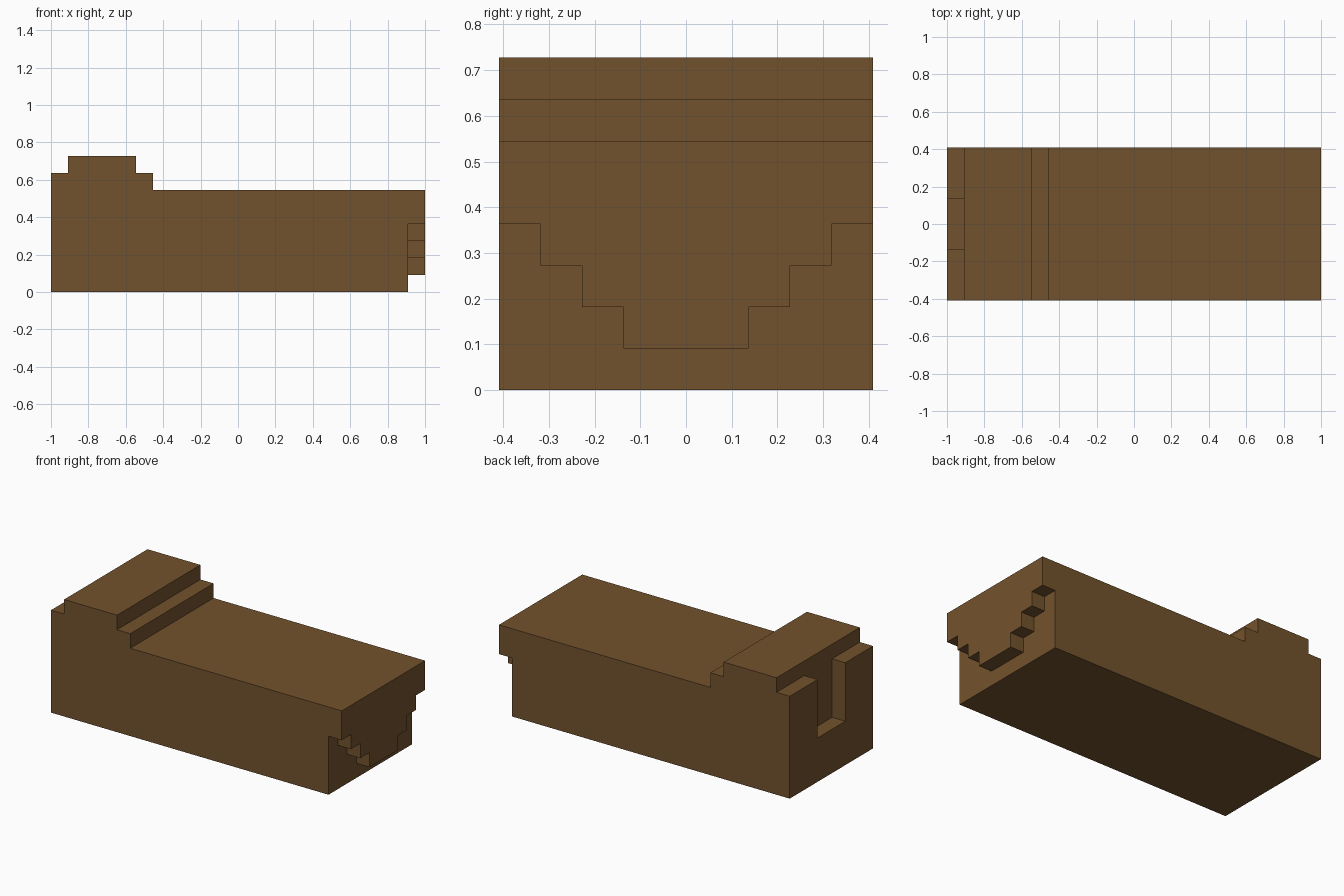
import bpy
import bmesh
from mathutils import Vector

cube = bpy.data.objects.get("Cube")
if cube:
    bpy.data.objects.remove(cube, do_unlink=True)

U = 1 / 11           # modelling unit: 22 long, 9 wide, 8 high
HALF_W = 4.5         # half width in units

brown = bpy.data.materials.new("brown")
brown.use_nodes = True
colour = (0.171, 0.084, 0.026, 1)
brown.diffuse_color = colour
bsdf = brown.node_tree.nodes["Principled BSDF"]
bsdf.inputs["Base Color"].default_value = colour
bsdf.inputs["Roughness"].default_value = 0.9


def prism(name, profile, sweep):
    """Extrude a closed outline (in units) along a sweep vector."""
    bm = bmesh.new()
    face = bm.faces.new([bm.verts.new(Vector(p) * U) for p in profile])
    ext = bmesh.ops.extrude_face_region(bm, geom=[face])
    moved = [g for g in ext["geom"] if isinstance(g, bmesh.types.BMVert)]
    bmesh.ops.translate(bm, verts=moved, vec=Vector(sweep) * U)
    bmesh.ops.recalc_face_normals(bm, faces=bm.faces)
    mesh = bpy.data.meshes.new(name)
    bm.to_mesh(mesh)
    bm.free()
    mesh.materials.append(brown)
    obj = bpy.data.objects.new(name, mesh)
    bpy.context.collection.objects.link(obj)
    return obj


def carve(target, cutter):
    """Subtract the cutter, then discard it."""
    mod = target.modifiers.new("carve", 'BOOLEAN')
    mod.operation = 'DIFFERENCE'
    mod.solver = 'EXACT'
    mod.object = cutter
    cutter.hide_render = True
    bpy.context.view_layer.objects.active = target
    bpy.ops.object.modifier_apply(modifier=mod.name)
    bpy.data.objects.remove(cutter, do_unlink=True)


# Block with a stepped raised head end
side = [(-11, 0), (11, 0), (11, 6), (-5, 6), (-5, 7), (-6, 7),
        (-6, 8), (-10, 8), (-10, 7), (-11, 7)]
block = prism("stepped_block", [(x, -HALF_W, z) for x, z in side],
              (0, 2 * HALF_W, 0))

# Recess below the overhanging flap, with a stepped edge
half = [(5.5, 4), (3.5, 4), (3.5, 3), (2.5, 3), (2.5, 2), (1.5, 2), (1.5, 1)]
outline = ([(-5.5, -1)] + [(-y, z) for y, z in half]
           + [(y, z) for y, z in reversed(half)] + [(5.5, -1)])
carve(block, prism("flap_cutter", [(10, y, z) for y, z in outline], (2, 0, 0)))

# Upright slot in the head end
slot = [(-1.5, 3), (1.5, 3), (1.5, 7.5), (-1.5, 7.5)]
carve(block, prism("slot_cutter", [(-12, y, z) for y, z in slot], (2, 0, 0)))
